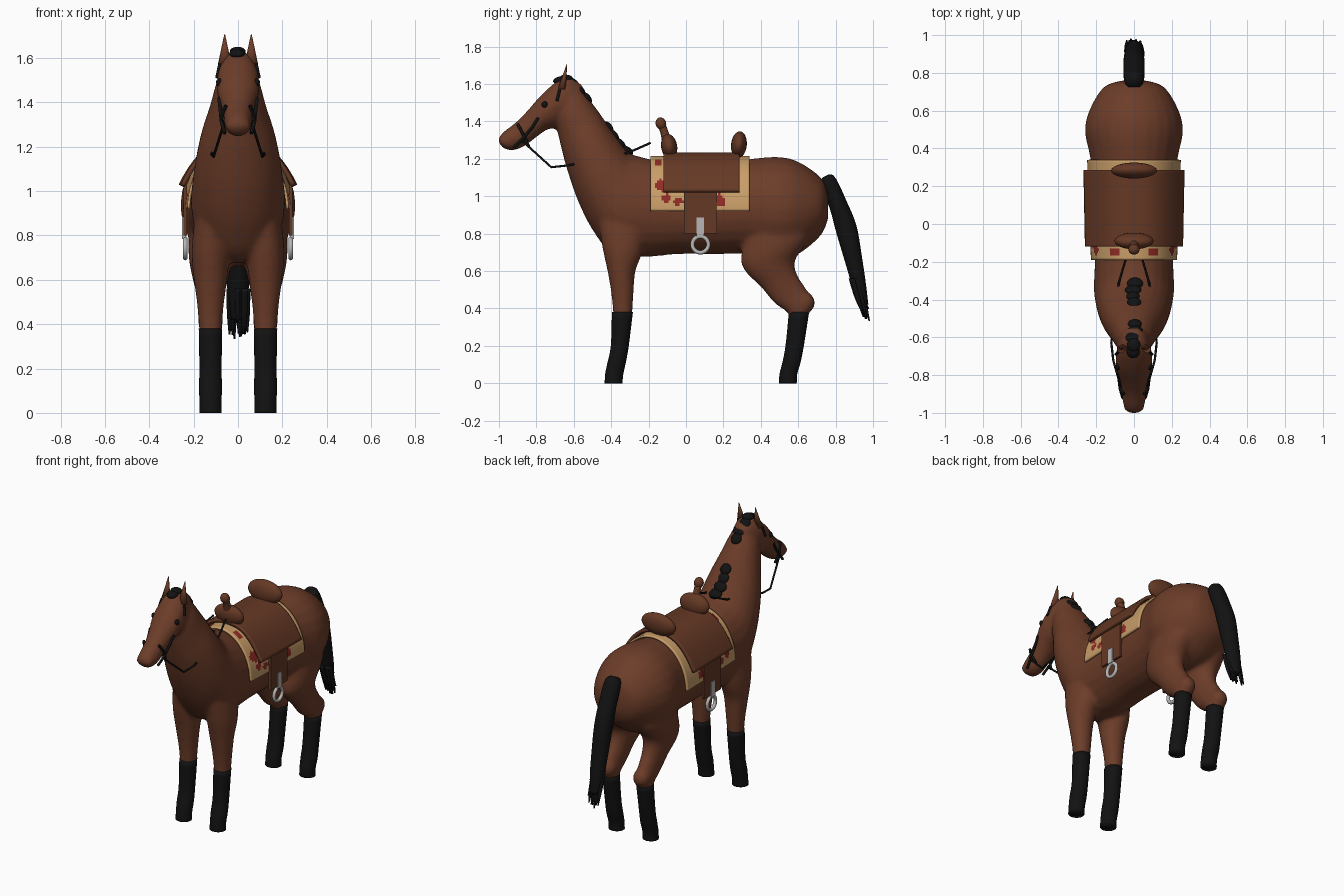
import bpy, bmesh, math, random
from mathutils import Matrix, Vector

random.seed(4)
cube = bpy.data.objects.get("Cube")
if cube:
    bpy.data.objects.remove(cube, do_unlink=True)


def material(name, *rgb):
    mat = bpy.data.materials.new(name)
    mat.use_nodes = True
    mat.diffuse_color = (*rgb, 1)
    mat.node_tree.nodes["Principled BSDF"].inputs["Base Color"].default_value = (*rgb, 1)
    return mat


coat = material("chestnut coat", .15, .046, .022)
leather = material("saddle leather", .13, .04, .018)
black = material("black hair", .006, .006, .006)
white = material("white blaze", .55, .52, .49)
tan = material("tan blanket", .58, .34, .14)
red = material("red pattern", .28, .025, .018)
metal = material("stirrup metal", .48, .47, .46)


def add_object(name, bm, mats, smooth=True):
    bmesh.ops.recalc_face_normals(bm, faces=bm.faces)
    mesh = bpy.data.meshes.new(name)
    bm.to_mesh(mesh)
    bm.free()
    for mat in mats:
        mesh.materials.append(mat)
    mesh.polygons.foreach_set("use_smooth", [smooth] * len(mesh.polygons))
    ob = bpy.data.objects.new(name, mesh)
    bpy.context.collection.objects.link(ob)
    return ob


def baked_mesh(ob):
    graph = bpy.context.evaluated_depsgraph_get()
    graph.update()
    return bpy.data.meshes.new_from_object(ob.evaluated_get(graph))


def spline(rows, steps=4):
    """Catmull-Rom interpolation through rows of numbers."""
    rows = [Vector(r) for r in rows]
    out = []
    for i in range(len(rows) - 1):
        p, q = rows[i], rows[i + 1]
        a = rows[max(i - 1, 0)]
        d = rows[min(i + 2, len(rows) - 1)]
        for k in range(steps):
            t = k / steps
            m, n = (q - a) / 2, (d - p) / 2
            out.append(p + m * t + (3 * (q - p) - 2 * m - n) * t**2
                       + (2 * (p - q) + m + n) * t**3)
    return out + [rows[-1]]


def loft(bm, rows, x=0, sides=24):
    """Rows hold two opposite outline points (y, z, y, z) and a half width."""
    rings = []
    for ay, az, by, bz, half in spline(rows):
        a, b = Vector((x, ay, az)), Vector((x, by, bz))
        mid, arm = (a + b) / 2, (a - b) / 2
        angles = [math.tau * i / sides for i in range(sides)]
        rings.append([bm.verts.new(mid + arm * math.cos(t) + Vector((half * math.sin(t), 0, 0)))
                      for t in angles])
    for r, s in zip(rings, rings[1:]):
        for i in range(sides):
            j = (i + 1) % sides
            bm.faces.new((r[i], r[j], s[j], s[i]))
    bm.faces.new(rings[0])
    bm.faces.new(rings[-1][::-1])


def ball(bm, centre, radii, tilt=0):
    mat = Matrix.Translation(centre) @ Matrix.Rotation(tilt, 4, "X") @ Matrix.Diagonal((*radii, 1))
    bmesh.ops.create_uvsphere(bm, u_segments=24, v_segments=14, radius=1, matrix=mat)


def cord(name, points, radius, mat):
    curve = bpy.data.curves.new(name, "CURVE")
    curve.dimensions = "3D"
    curve.bevel_depth = radius
    curve.use_fill_caps = True
    line = curve.splines.new("POLY")
    line.points.add(len(points) - 1)
    for p, co in zip(line.points, points):
        p.co = (*co, 1)
    helper = bpy.data.objects.new(name, curve)
    bpy.context.collection.objects.link(helper)
    mesh = baked_mesh(helper)
    bpy.data.objects.remove(helper)
    mesh.materials.clear()
    mesh.materials.append(mat)
    bpy.context.collection.objects.link(bpy.data.objects.new(name, mesh))


# Body, neck, head and upper legs, fused into one skin
bm = bmesh.new()
loft(bm, [
    (.76, .99, .76, .88, .06), (.73, 1.09, .72, .79, .16), (.61, 1.18, .6, .69, .235),
    (.5, 1.21, .48, .66, .26), (.35, 1.2, .35, .69, .232), (.15, 1.17, .15, .69, .215),
    (-.05, 1.16, -.05, .69, .208), (-.2, 1.2, -.22, .675, .208), (-.29, 1.225, -.39, .69, .213),
    (-.32, 1.25, -.5, .82, .205), (-.36, 1.3, -.58, .98, .19), (-.41, 1.37, -.635, 1.14, .165),
    (-.48, 1.47, -.665, 1.25, .13), (-.56, 1.57, -.69, 1.36, .1), (-.62, 1.6, -.7, 1.43, .07)])
loft(bm, [
    (-.55, 1.59, -.58, 1.46, .06), (-.62, 1.635, -.65, 1.4, .085), (-.69, 1.615, -.7, 1.365, .096),
    (-.78, 1.535, -.745, 1.355, .094), (-.85, 1.455, -.8, 1.315, .075),
    (-.91, 1.395, -.86, 1.27, .064), (-.97, 1.35, -.91, 1.248, .06),
    (-1, 1.315, -.965, 1.25, .046), (-1.005, 1.295, -.99, 1.27, .02)])
for side in (-1, 1):
    loft(bm, [
        (-.47, .9, -.2, .9, .07), (-.45, .74, -.23, .71, .085), (-.42, .6, -.27, .6, .075),
        (-.4, .48, -.28, .48, .06), (-.39, .37, -.288, .37, .051), (-.39, .3, -.3, .3, .045)],
        side * .124)
    loft(bm, [
        (.36, .92, .68, .95, .09), (.295, .69, .66, .78, .1), (.315, .6, .585, .66, .086),
        (.4, .515, .595, .58, .066), (.47, .43, .64, .51, .056), (.54, .38, .68, .43, .055),
        (.555, .34, .65, .36, .047), (.55, .3, .64, .3, .045)], side * .124)
    ball(bm, (side * .124, .63, .43), (.056, .06, .06))
    ball(bm, (side * .034, -.965, 1.295), (.022, .03, .026))
body = add_object("horse_body", bm, [coat])
mod = body.modifiers.new("fuse", "REMESH")
mod.mode = "VOXEL"
mod.voxel_size = .012
mod = body.modifiers.new("soften", "SMOOTH")
mod.iterations = 9
fused = baked_mesh(body)
body.modifiers.clear()

# White blaze, cut cleanly into the face
bm = bmesh.new()
bm.from_mesh(fused)
for co, normal in (((.033, 0, 0), (1, 0, 0)), ((-.033, 0, 0), (1, 0, 0)),
                   ((0, 0, 1.35), (0, 0, 1)), ((0, 0, 1.57), (0, 0, 1))):
    face = [f for f in bm.faces if f.calc_center_median().y < -.7]
    geom = set(face) | {e for f in face for e in f.edges} | {v for f in face for v in f.verts}
    bmesh.ops.bisect_plane(bm, geom=list(geom), plane_co=co, plane_no=normal, dist=.0001)
bm.normal_update()
for f in bm.faces:
    c = f.calc_center_median()
    f.smooth = True
    f.material_index = int(abs(c.x) < .033 and 1.35 < c.z < 1.57 and c.y < -.7 and f.normal.z > 0)
bm.to_mesh(body.data)
bm.free()
body.data.materials.clear()
for mat in (coat, white):
    body.data.materials.append(mat)

for side, label in ((-1, "right"), (1, "left")):
    # Black lower legs with hooves
    bm = bmesh.new()
    loft(bm, [(-.396, .38, -.284, .38, .053), (-.402, .2, -.306, .2, .05),
              (-.42, .11, -.322, .11, .052), (-.432, .05, -.335, .05, .049),
              (-.435, 0, -.34, 0, .05)], side * .124)
    add_object(label + "_front_stocking", bm, [black])
    bm = bmesh.new()
    loft(bm, [(.55, .38, .658, .38, .053), (.532, .2, .63, .2, .05),
              (.515, .11, .612, .11, .052), (.5, .05, .595, .05, .049),
              (.498, 0, .592, 0, .05)], side * .124)
    add_object(label + "_hind_stocking", bm, [black])

    # Ear and eye
    bm = bmesh.new()
    place = (Matrix.Translation((side * .06, -.65, 1.64)) @ Matrix.Rotation(-.2, 4, "X")
             @ Matrix.Diagonal((1, .7, 1, 1)))
    bmesh.ops.create_cone(bm, cap_ends=True, segments=16, radius1=.03, radius2=.002,
                          depth=.135, matrix=place)
    add_object(label + "_ear", bm, [coat])
    bm = bmesh.new()
    ball(bm, (side * .084, -.755, 1.49), (.015, .017, .018))
    add_object(label + "_eye", bm, [black])

    # Bridle straps and rein
    x = side * .074
    cord(label + "_nose_strap", [(side * .055, -.9, 1.385), (x, -.87, 1.33),
                                 (side * .06, -.84, 1.265)], .008, black)
    cord(label + "_cheek_strap", [(side * .086, -.79, 1.42), (side * .08, -.82, 1.37),
                                  (x, -.87, 1.31), (side * .06, -.92, 1.26)], .008, black)
    cord(label + "_brow_strap", [(side * .082, -.675, 1.57), (side * .095, -.69, 1.51)], .008, black)
    cord(label + "_rein", [(side * .065, -.88, 1.3), (side * .11, -.72, 1.155),
                           (side * .12, -.63, 1.165), (side * .08, -.31, 1.232),
                           (side * .045, -.19, 1.285)], .006, black)

    # Fender, strap and stirrup ring
    for name, centre, size, mat in (
            ("_fender", (.238, .077, .915), (.016, .175, .23), leather),
            ("_stirrup_strap", (.245, .077, .835), (.016, .04, .1), metal)):
        bm = bmesh.new()
        spot = Matrix.Translation((side * centre[0], *centre[1:]))
        bmesh.ops.create_cube(bm, size=1, matrix=spot @ Matrix.Diagonal((*size, 1)))
        add_object(label + name, bm, [mat], False)
    ring = [(side * .238, .077 + .043 * math.cos(a), .742 + .043 * math.sin(a))
            for a in (math.tau * i / 24 for i in range(25))]
    cord(label + "_stirrup", ring, .011, metal)


def sheet(name, y0, y1, shape, thick, mats):
    """Cloth draped over the back; shape(u, v) gives x and z."""
    bm = bmesh.new()
    bmesh.ops.create_grid(bm, x_segments=64, y_segments=44, size=1)
    for v in bm.verts:
        u, across = (v.co.y + 1) / 2, v.co.x
        x, z = shape(u, across)
        v.co = (x, y0 + (y1 - y0) * u, z)
    ob = add_object(name, bm, mats)
    mod = ob.modifiers.new("thickness", "SOLIDIFY")
    mod.thickness = thick
    mod.offset = 0
    return ob


# Blanket with red patches
blanket = sheet("saddle_blanket", -.19, .34, lambda u, v: (
    (.222 + .02 * u) * math.sin(v * math.pi / 2),
    .92 + .288 * math.cos(v * math.pi / 2)), .012, [tan, red])
patches = [(-.13, 1.05, .035, .04), (-.105, .99, .03, .025), (-.03, .97, .05, .018),
           (.18, .975, .03, .04), (-.15, 1.175, .025, .02), (.05, .97, .03, .02)]
for p in blanket.data.polygons:
    y, z = p.center.y, p.center.z
    wobble = .75 + .35 * math.sin(95 * y + 60 * z) * math.cos(80 * z)
    p.material_index = int(any(((y - a) / c)**2 + ((z - b) / d)**2 < wobble
                               for a, b, c, d in patches))

# Saddle seat, cantle, pommel and horn
sheet("saddle_seat", -.12, .285, lambda u, v: (
    (.25 + .008 * u) * v, 1.224 - .2 * abs(v)**2.6), .022, [leather])
bm = bmesh.new()
ball(bm, (0, .283, 1.275), (.122, .042, .072), -.1)
add_object("cantle", bm, [leather])
bm = bmesh.new()
ball(bm, (0, -.09, 1.265), (.104, .043, .068), .15)
loft(bm, [(-.125, 1.27, -.065, 1.28, .03), (-.135, 1.33, -.09, 1.335, .022),
          (-.148, 1.37, -.105, 1.375, .022)], 0, 16)
ball(bm, (0, -.134, 1.388), (.03, .028, .034), .3)
add_object("pommel_and_horn", bm, [leather])

# Mane tufts along the crest, and forelock
bm = bmesh.new()
crest = [(-.675, 1.62, .2), (-.64, 1.63, -.1), (-.6, 1.605, -.7), (-.565, 1.565, -.9),
         (-.53, 1.525, -.9), (-.415, 1.37, -.9), (-.385, 1.325, -.9), (-.35, 1.28, -.85),
         (-.315, 1.245, -.6)]
for y, z, tilt in crest:
    ball(bm, (random.uniform(-.008, .008), y, z), (random.uniform(.034, .044), .036, .02), tilt)
add_object("mane", bm, [black])

# Tail with loose strands
bm = bmesh.new()
loft(bm, [(.715, 1.07, .73, 1.1, .03), (.73, 1.03, .79, 1.11, .052), (.77, .93, .86, .97, .056),
          (.805, .8, .912, .84, .056), (.85, .65, .94, .68, .052), (.888, .52, .962, .53, .046),
          (.92, .42, .975, .42, .03)])
for i in range(14):
    x, y = random.uniform(-.042, .042), random.uniform(-.025, .025)
    tip = random.uniform(.33, .41)
    loft(bm, [(.89 + y, .56, .92 + y, .56, .014), (.925 + y, .45, .947 + y, .45, .012),
              (.96 + y, tip, .968 + y, tip, .004)], x, 8)
add_object("tail", bm, [black])
